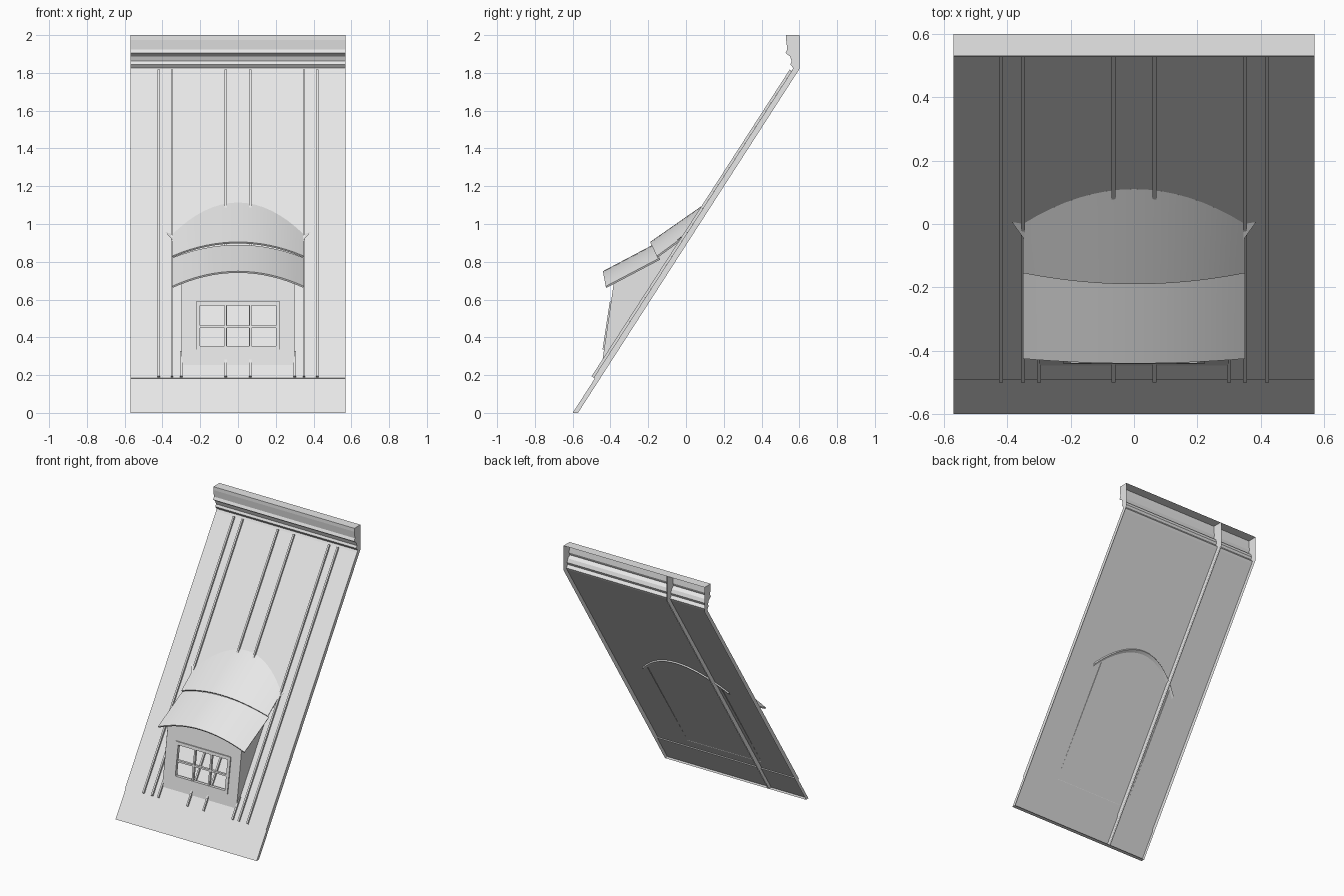
import bpy
import math

if "Cube" in bpy.data.objects:
    bpy.data.objects.remove(bpy.data.objects["Cube"])

GREY = (0.8, 0.8, 0.8, 1.0)
mat = bpy.data.materials.new("light grey")
mat.use_nodes = True
mat.diffuse_color = GREY
mat.node_tree.nodes["Principled BSDF"].inputs["Base Color"].default_value = GREY

HALF = 0.57          # half width of the roof section
EAVE = 0.35          # half width of the dormer roof
WALL = 0.30          # half width of the dormer wall


def make(name, verts, faces, smooth=False):
    mesh = bpy.data.meshes.new(name)
    mesh.from_pydata(verts, [], faces)
    mesh.materials.append(mat)
    for p in mesh.polygons:
        p.use_smooth = smooth
    mesh.update()
    ob = bpy.data.objects.new(name, mesh)
    bpy.context.collection.objects.link(ob)
    return ob


def grid(name, rows, keep=lambda r, c: True, smooth=False):
    """Sheet of quads through equal rows of points."""
    n = len(rows[0])
    verts = [p for row in rows for p in row]
    faces = [(r * n + c, r * n + c + 1, (r + 1) * n + c + 1, (r + 1) * n + c)
             for r in range(len(rows) - 1) for c in range(n - 1) if keep(r, c)]
    return make(name, verts, faces, smooth)


def box(name, corners):
    """Box from four bottom and four top corners."""
    faces = [(3, 2, 1, 0), (4, 5, 6, 7)]
    faces += [(i, (i + 1) % 4, (i + 1) % 4 + 4, i + 4) for i in range(4)]
    return make(name, corners, faces)


def slope_y(z):
    """Depth of the main roof surface at a height."""
    return -0.49 + (z - 0.185) / 1.548


# Roof sheet: skirt, main slope and moulded cornice, open at the back
skirt = [(-0.572, 0.0), (-0.6, 0.0), (-0.482, 0.183), (-0.49, 0.185)]
cornice = [(0.56, 1.81), (0.568, 1.825), (0.552, 1.845), (0.56, 1.862),
           (0.55, 1.888), (0.527, 1.905), (0.536, 1.925), (0.53, 1.975),
           (0.53, 2.0), (0.6, 2.0)]
profile = skirt + cornice
grid("roof_sheet", [[(-HALF, y, z), (HALF, y, z)] for y, z in profile])

# Thin end plates and the inner joint plate
outline = profile + [(0.6, 1.82)]
for name, x in (("left_end", HALF), ("right_end", -HALF), ("joint_plate", -0.265)):
    for i, dx in enumerate((-0.004, 0.004)):
        px = x if abs(x) == HALF else x + dx
        order = range(len(outline))
        if x < 0:
            order = reversed(order)
        if i == 0 or px != x:
            make(name, [(px, y, z) for y, z in outline], [tuple(order)])


# Raised seams running up the slope
def seam(name, x, z0, z1, width=0.012, height=0.013):
    ny, nz = -0.84 * height, 0.54 * height
    ends = []
    for z in (z0, z1):
        y = slope_y(z)
        a, b = x - width / 2, x + width / 2
        ends += [(a, y, z), (b, y, z), (b, y + ny, z + nz), (a, y + ny, z + nz)]
    box(name, ends)


for side in (-1, 1):
    for x in (0.42, 0.35, 0.065):
        seam("roof_seam", side * x, 0.187, 1.81)
    seam("short_seam", side * WALL, 0.187, 0.32)

# Arched dormer roof in two overlapping tiers
steps = [i / 8 for i in range(-8, 9)]


def arch(y, dy, z, dz):
    return [(EAVE * s, y + dy * s * s, z - dz * s * s) for s in steps]


ridge_row = [(x, y, 0.185 + 1.548 * (y + 0.49)) for x, y, z in arch(0.11, -0.11, 0, 0)]
tiers = {
    "dormer_lower_roof": [arch(-0.44, 0.015, 0.75, 0.08), arch(-0.175, 0.035, 0.89, 0.07)],
    "dormer_upper_roof": [arch(-0.19, 0.035, 0.905, 0.075), ridge_row],
}
for name, rows in tiers.items():
    ob = grid(name, rows, smooth=True)
    mod = ob.modifiers.new("thickness", "SOLIDIFY")
    mod.thickness = 0.01
    mod.offset = -1
    edge = ob.modifiers.new("crisp edges", "EDGE_SPLIT")
    edge.split_angle = math.radians(40)


# Dormer front wall, leaning back, with a window opening
def on_wall(x, z, out=0.0):
    return (x, -0.446 + 0.151 * (z - 0.255) - out, z)


half = [0.065, 0.13, 0.2, 0.25, WALL]
xs = [-x for x in reversed(half)] + [0] + half
rows = [[on_wall(x, z) for x in xs] for z in (0.25, 0.35, 0.57)]
rows.append([on_wall(x, 0.775 - 0.08 * (x / EAVE) ** 2) for x in xs])
grid("dormer_front_wall", rows, lambda r, c: r != 1 or not 2 <= c <= 7)

# Dormer side walls and the small flares at the roof ends
side_wall = [(-0.446, 0.253), (-0.379, 0.71), (-0.155, 0.818), (0.02, 0.965)]
flare = [(0.345, -0.05, 0.912), (0.385, 0.006, 0.958), (0.345, 0.0, 0.946)]
for name, s in (("left", 1), ("right", -1)):
    loop = (3, 2, 1, 0) if s > 0 else (0, 1, 2, 3)
    make(name + "_dormer_side", [(s * WALL, y, z) for y, z in side_wall], [loop])
    tri = (0, 1, 2) if s > 0 else (2, 1, 0)
    make(name + "_dormer_flare", [(s * x, y, z) for x, y, z in flare], [tri])


# Window frame and glazing bars
def bar(name, x0, x1, z0, z1, out=0.008, back=0.015):
    box(name, [on_wall(x, z, d) for z in (z0, z1)
               for x, d in ((x0, out), (x1, out), (x1, -back), (x0, -back))])


for s in (-1, 1):
    a, b = sorted((s * 0.2, s * 0.222))
    bar("window_jamb", a, b, 0.335, 0.59)
    bar("glazing_bar", s * 0.066 - 0.006, s * 0.066 + 0.006, 0.35, 0.57, 0.003)
bar("window_head", -0.2, 0.2, 0.568, 0.59)
bar("window_sill", -0.2, 0.2, 0.335, 0.354)
bar("glazing_crossbar", -0.2, 0.2, 0.45, 0.462, 0.003)
